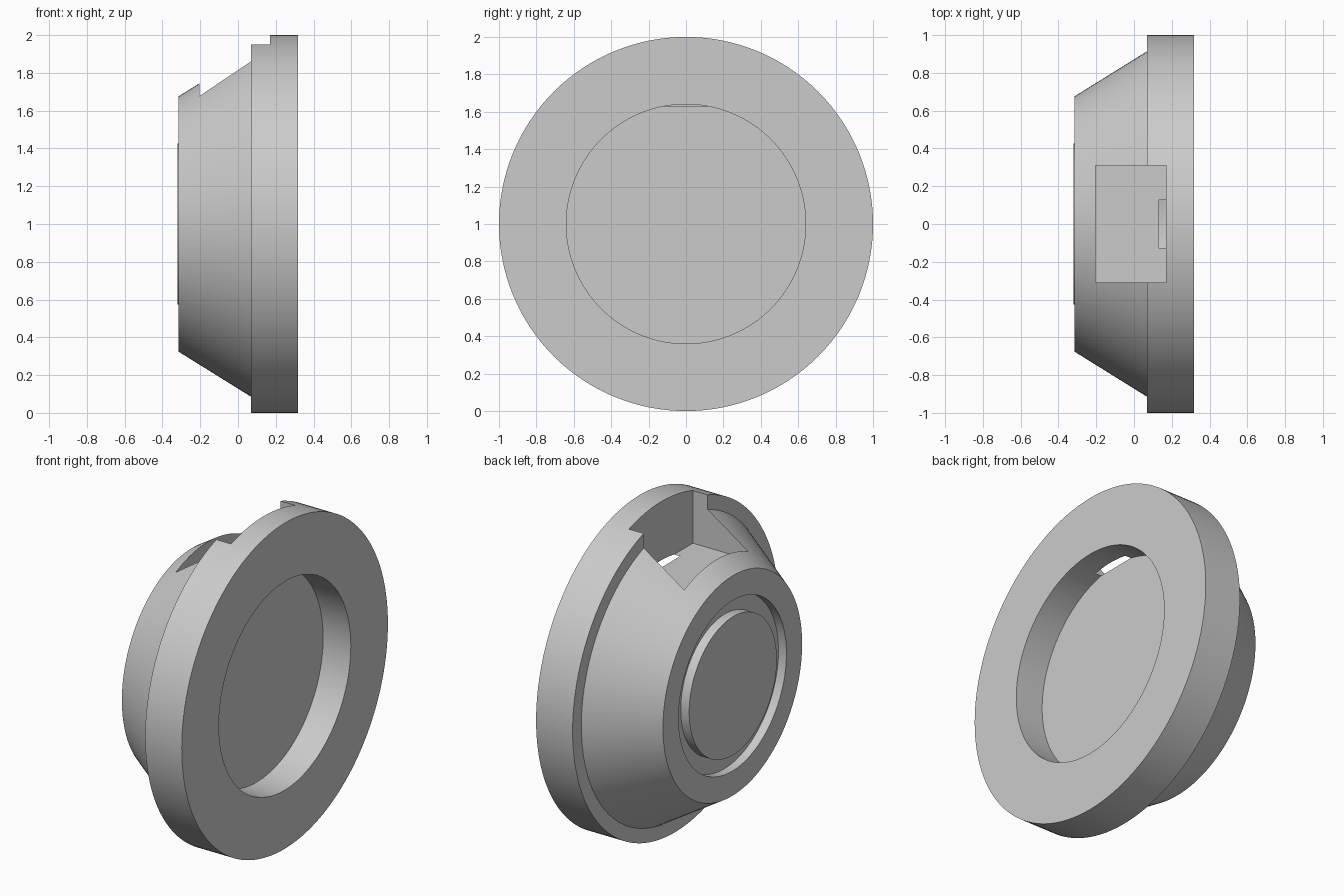
import bpy, bmesh, math

if "Cube" in bpy.data.objects:
    bpy.data.objects.remove(bpy.data.objects["Cube"])

SEGMENTS = 128

grey = bpy.data.materials.new("light grey")
grey.diffuse_color = (0.6, 0.6, 0.6, 1)
grey.use_nodes = True
grey.node_tree.nodes["Principled BSDF"].inputs["Base Color"].default_value = grey.diffuse_color


def new_object(name, bm):
    bmesh.ops.recalc_face_normals(bm, faces=bm.faces)
    mesh = bpy.data.meshes.new(name)
    bm.to_mesh(mesh)
    bm.free()
    mesh.materials.append(grey)
    obj = bpy.data.objects.new(name, mesh)
    bpy.context.collection.objects.link(obj)
    return obj


def lathe_x(name, profile, zc):
    """Revolve (x, radius) points about the x axis; flat caps at both ends."""
    bm = bmesh.new()
    rings = []
    for x, r in profile:
        rings.append([bm.verts.new((x, r * math.sin(a), zc + r * math.cos(a)))
                      for a in (2 * math.pi * i / SEGMENTS for i in range(SEGMENTS))])
    for a, b in zip(rings, rings[1:]):
        for i in range(SEGMENTS):
            j = (i + 1) % SEGMENTS
            bm.faces.new((a[i], a[j], b[j], b[i]))
    bm.faces.new(rings[0])
    bm.faces.new(rings[-1])
    return new_object(name, bm)


# Flanged cap: raised rear disc, groove, rim, cone, flange, front recess
cap = lathe_x("flanged_cap", [
    (-0.319, 0.425), (-0.262, 0.425), (-0.262, 0.523), (-0.316, 0.523),
    (-0.316, 0.675), (0.07, 0.915), (0.07, 1.0), (0.318, 1.0),
    (0.318, 0.64), (0.13, 0.64)], 1.0)

# Rectangular pocket cut down from the top, breaking into the front recess
x0, x1, half_y, z0, z1 = -0.205, 0.17, 0.31, 1.627, 2.3
bm = bmesh.new()
bmesh.ops.create_cube(bm, size=1)
for v in bm.verts:
    v.co = (x1 if v.co.x > 0 else x0,
            math.copysign(half_y, v.co.y),
            z1 if v.co.z > 0 else z0)
cutter = new_object("pocket_cutter", bm)
cutter.hide_render = True

cut = cap.modifiers.new("pocket", 'BOOLEAN')
cut.operation = 'DIFFERENCE'
cut.solver = 'EXACT'
cut.object = cutter

bpy.context.view_layer.objects.active = cap
cap.select_set(True)
bpy.ops.object.modifier_apply(modifier=cut.name)
bpy.data.objects.remove(cutter)
bpy.ops.object.shade_smooth_by_angle(angle=math.radians(25))
